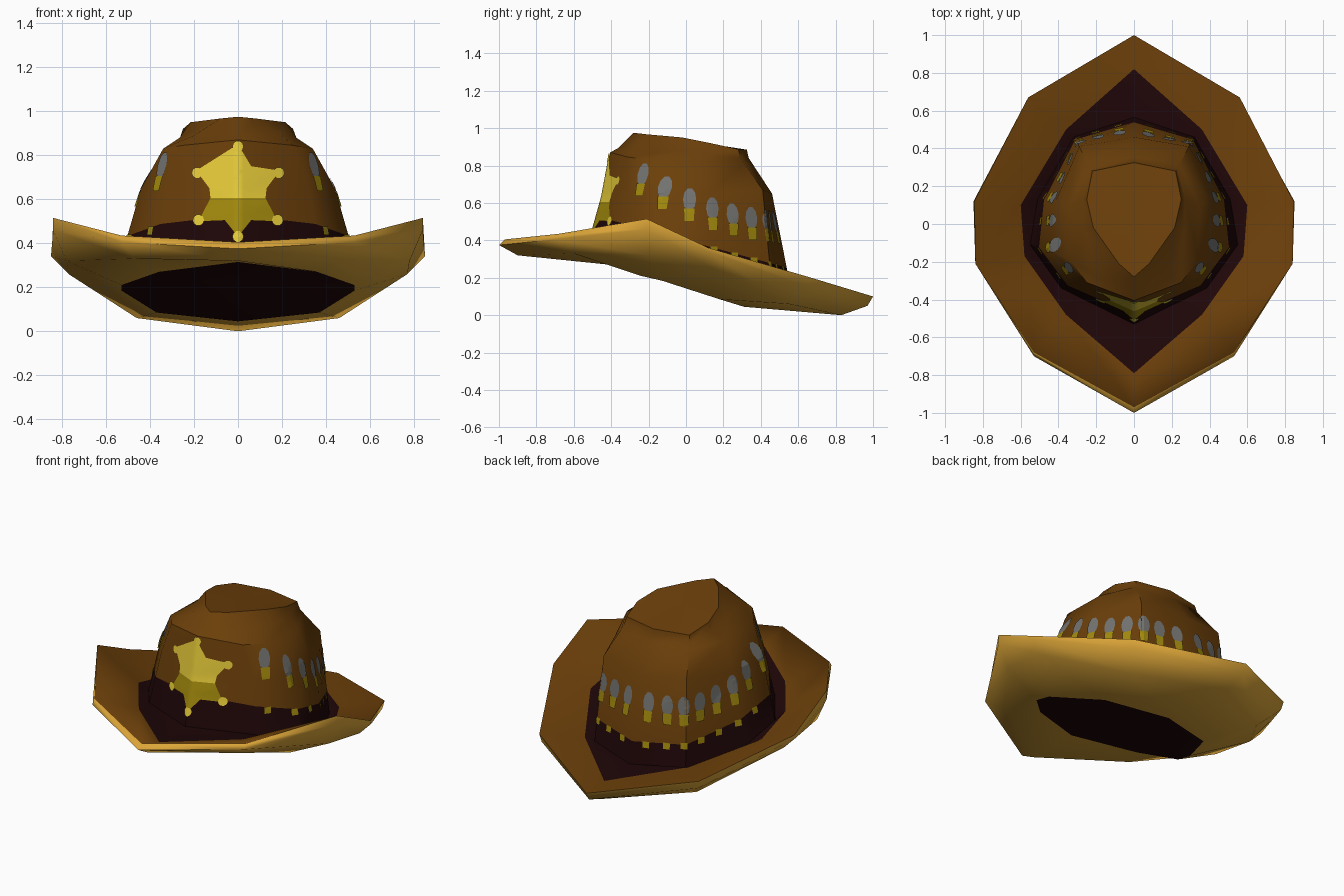
import bpy, bmesh, math
from mathutils import Vector
from mathutils.bvhtree import BVHTree

if "Cube" in bpy.data.objects:
    bpy.data.objects.remove(bpy.data.objects["Cube"])


def material(name, rgb):
    m = bpy.data.materials.new(name)
    m.diffuse_color = (*rgb, 1)
    m.use_nodes = True
    m.node_tree.nodes["Principled BSDF"].inputs["Base Color"].default_value = m.diffuse_color
    return m


BROWN = material("brown_felt", (.148, .050, .003))
DARK = material("dark_band", (.014, .002, .0025))
TAN = material("tan_underside", (.72, .38, .04))
STAR = material("bright_gold", (.78, .59, .04))
GOLD = material("dark_gold", (.36, .25, .004))
GREY = material("grey_metal", (.17, .17, .165))


def finish(bm, name, mats, angle=None):
    me = bpy.data.meshes.new(name)
    bm.to_mesh(me)
    ob = bpy.data.objects.new(name, me)
    bpy.context.collection.objects.link(ob)
    for m in mats:
        me.materials.append(m)
    if angle:
        bpy.ops.object.select_all(action='DESELECT')
        ob.select_set(True)
        bpy.context.view_layer.objects.active = ob
        bpy.ops.object.shade_smooth_by_angle(angle=math.radians(angle))
    return ob


def mirrored(*half):
    """Six points from front to back along +x become a ten-sided loop."""
    half = list(half)
    return half + [(-x, y, z) for x, y, z in reversed(half[1:-1])]


def loft(bm, loops, mats):
    """Skin successive loops; mats gives the material slot of each strip."""
    rings = [[bm.verts.new(p) for p in loop] for loop in loops]
    n = len(rings[0])
    for a, b, m in zip(rings, rings[1:], mats):
        for i in range(n):
            j = (i + 1) % n
            bm.faces.new((a[i], a[j], b[j], b[i])).material_index = m
    return rings


def fan(bm, ring, centre, mat):
    c = bm.verts.new(centre)
    for i in range(len(ring)):
        bm.faces.new((ring[i], ring[(i + 1) % len(ring)], c)).material_index = mat


# Crown: ten-sided rings from the brim up to the sloping, pinched top
base = mirrored((0, -.53, .345), (.385, -.34, .32), (.55, -.11, .27),
                (.51, .13, .21), (.32, .46, .14), (0, .565, .12))
waist = mirrored((0, -.45, .63), (.32, -.31, .65), (.44, -.14, .65),
                 (.415, .12, .65), (.29, .41, .67), (0, .46, .65))
shoulder = mirrored((0, -.405, .87), (.25, -.31, .845), (.34, -.19, .83),
                    (.345, .10, .82), (.24, .31, .81), (0, .355, .81))
crease = mirrored((0, -.36, .895), (.20, -.28, .89), (.265, -.03, .88),
                  (.27, .13, .86), (.23, .29, .84), (0, .335, .84))
top = mirrored((0, -.28, .975), (.08, -.21, .967), (.215, -.02, .95),
               (.25, .13, .92), (.22, .28, .887), (0, .325, .885))
bm = bmesh.new()
rings = loft(bm, [base, waist, shoulder, crease, top], [0] * 4)
fan(bm, rings[-1], (0, .03, .93), 0)
bmesh.ops.recalc_face_normals(bm, faces=bm.faces)


# Dark hat band: the part of the crown below a tilted plane
def band_z(y):
    return .40 - .27 * y


bmesh.ops.bisect_plane(bm, geom=bm.verts[:] + bm.edges[:] + bm.faces[:],
                       plane_co=(0, 0, .40), plane_no=(0, .27, 1))
for f in bm.faces:
    c = f.calc_center_median()
    f.material_index = 1 if c.z < band_z(c.y) else 0
finish(bm, "crown", [BROWN, DARK], 42)
crown_tree = BVHTree.FromBMesh(bm)

# Brim: dished top with dark centre, rolled rim, underside and dark opening
band_edge = mirrored((0, -.79, .345), (.36, -.48, .34), (.58, -.17, .33),
                     (.60, .10, .26), (.36, .50, .17), (0, .82, .11))
rim_top = mirrored((0, -.97, .405), (.53, -.68, .435), (.84, -.21, .515),
                   (.845, .12, .36), (.56, .67, .20), (0, 1, .10))
rim_mid = mirrored((0, -1, .375), (.53, -.70, .405), (.84, -.21, .46),
                   (.85, .12, .34), (.55, .66, .15), (0, .97, .05))
rim_low = mirrored((0, -.90, .32), (.47, -.60, .33), (.78, -.20, .32),
                   (.77, .12, .26), (.46, .55, .06), (0, .83, 0))
opening = mirrored((0, -.56, .315), (.36, -.41, .27), (.53, -.24, .21),
                   (.53, -.13, .185), (.37, .18, .085), (0, .31, .045))
bm = bmesh.new()
rings = loft(bm, [base, band_edge, rim_top, rim_mid, rim_low, opening], [1, 0, 2, 2, 2])
fan(bm, rings[-1], (0, -.12, .19), 1)
bmesh.ops.recalc_face_normals(bm, faces=bm.faces)
finish(bm, "brim", [BROWN, DARK, TAN], 75)


# Thin plates wrapped on the crown: outline (u, z) seen from a compass angle
def wrap(bm, outline, angle, mat, lift=.005, step=.025):
    part = bmesh.new()
    part.faces.new([part.verts.new((u, z, 0)) for u, z in outline])
    bmesh.ops.triangulate(part, faces=part.faces[:])
    for axis in (0, 1):
        lo = min(p[axis] for p in outline)
        hi = max(p[axis] for p in outline)
        for k in range(math.ceil(lo / step), math.floor(hi / step) + 1):
            co, no = Vector((0, 0, 0)), Vector((0, 0, 0))
            co[axis], no[axis] = k * step, 1
            bmesh.ops.bisect_plane(part, geom=part.verts[:] + part.edges[:] + part.faces[:],
                                   plane_co=co, plane_no=no)
    out = Vector((math.sin(angle), math.cos(angle), 0))
    side = Vector((-out.y, out.x, 0))
    new = {}
    for v in part.verts:
        start = Vector((0, .05, v.co.y)) + side * v.co.x + out * 2
        hit, normal, _, _ = crown_tree.ray_cast(start, -out)
        if hit:
            new[v] = bm.verts.new(hit + out * lift)
    for f in part.faces:
        if all(v in new for v in f.verts):
            g = bm.faces.new([new[v] for v in f.verts])
            g.material_index = mat
            g.normal_update()
            if g.normal.dot(out) < 0:
                g.normal_flip()
    part.free()


def disc(u, z, r, rz=None, n=10):
    rz = rz or r
    return [(u + r * math.cos(2 * math.pi * i / n), z + rz * math.sin(2 * math.pi * i / n))
            for i in range(n)]


# Six-pointed star badge, darker in its lower half
upper = [(.125, .605), (.13, .65), (.19, .73), (.06, .75), (0, .85)]
lower = [(.125, .605), (.18, .50), (.06, .505), (0, .43)]
bm = bmesh.new()
for half, m in ((upper, 0), (lower, 1)):
    wrap(bm, half + [(-u, z) for u, z in reversed(half[:-1])], math.pi, m)
for u, z in ((0, .84), (.185, .72), (.18, .505), (0, .43)):
    for s in ((1, -1) if u else (1,)):
        wrap(bm, disc(s * u, z, .026), math.pi, 0, .008)
finish(bm, "star_badge", [STAR, GOLD], 70)

# Row of cartridges round the sides and back, with stubs on the band
bm = bmesh.new()
for deg in (10, 25, 37, 49, 63, 78, 94, 111, 129):
    for s in (1, -1):
        a = math.radians(deg * s)
        y = .05 + .44 * math.cos(a)
        z = .575 - .46 * y + .4 * y * y
        wrap(bm, disc(0, z + .053, .035, .062), a, 0)
        wrap(bm, [(-.024, z - .062), (.024, z - .062), (.028, z + .005), (-.028, z + .005)],
             a, 1, .008)
        b = band_z(.05 + .48 * math.cos(a)) - .005
        wrap(bm, [(-.02, b - .025), (.02, b - .025), (.02, b + .012), (-.02, b + .012)], a, 1)
finish(bm, "cartridge_row", [GREY, GOLD])
